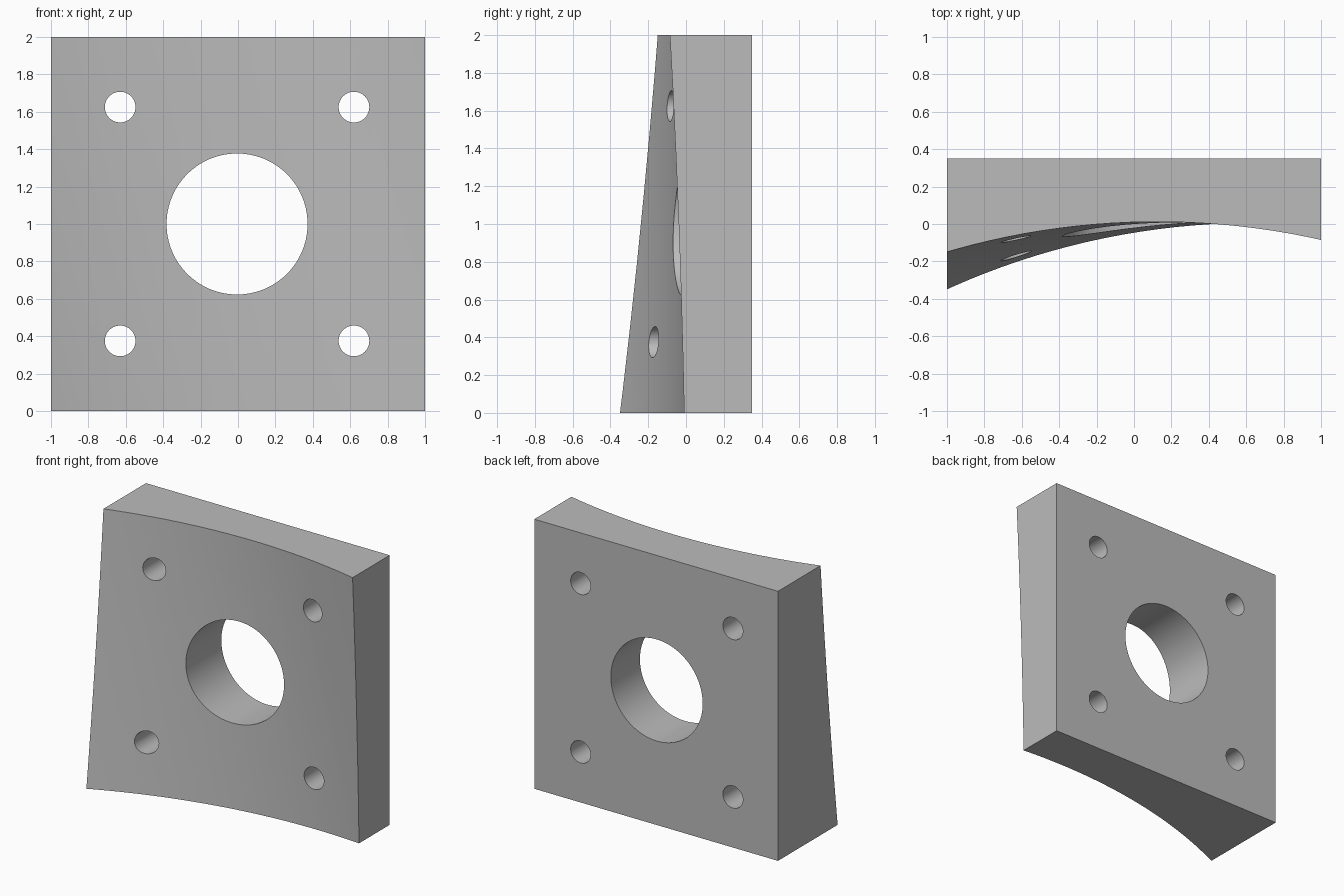
import bpy
from math import radians
from mathutils import Vector

cube = bpy.data.objects.get("Cube")
if cube:
    bpy.data.objects.remove(cube, do_unlink=True)

HALF_DEPTH = 0.35
HOLE_X = -0.005      # centre of the hole pattern
HOLE_OFFSET = 0.625  # from the centre to each bolt hole
SADDLE_RADIUS = 3.75

grey = bpy.data.materials.new("plain grey")
grey.use_nodes = True
colour = (0.5, 0.5, 0.5, 1)
grey.diffuse_color = colour
grey.node_tree.nodes["Principled BSDF"].inputs["Base Color"].default_value = colour


def cylinder(name, start, end, radius, sides):
    """Cylinder running from start to end."""
    start, end = Vector(start), Vector(end)
    axis = end - start
    bpy.ops.mesh.primitive_cylinder_add(
        vertices=sides, radius=radius, depth=axis.length, location=(start + end) / 2,
        rotation=axis.to_track_quat("Z", "Y").to_euler())
    obj = bpy.context.object
    obj.name = name
    obj.data.materials.append(grey)
    obj.hide_render = True
    return obj


# Square block
bpy.ops.mesh.primitive_cube_add(size=2, location=(0, 0, 1))
plate = bpy.context.object
plate.name = "saddle_plate"
plate.scale = (1, HALF_DEPTH, 1)
bpy.ops.object.transform_apply(location=True, scale=True)
plate.data.materials.append(grey)

# Leaning drum that hollows the front face
low = Vector((0.649, 0.006 - SADDLE_RADIUS, 0))
high = Vector((0.127, 0.012 - SADDLE_RADIUS, 2))
lean = high - low
cutters = [cylinder("saddle_cutter", low - lean, high + lean, SADDLE_RADIUS, 256)]

# Central bore and four bolt holes, straight through from front to back
holes = [("bore_cutter", 0, 0, 0.377, 96)]
holes += [("bolt_hole_cutter", sx * HOLE_OFFSET, sz * HOLE_OFFSET, 0.082, 48)
          for sx in (-1, 1) for sz in (-1, 1)]
for name, dx, dz, radius, sides in holes:
    x, z = HOLE_X + dx, 1 + dz
    cutters.append(cylinder(name, (x, -1, z), (x, 1, z), radius, sides))

# Cut the block, then discard the cutters
bpy.ops.object.select_all(action="DESELECT")
plate.select_set(True)
bpy.context.view_layer.objects.active = plate
for cutter in cutters:
    cut = plate.modifiers.new(cutter.name, "BOOLEAN")
    cut.operation = "DIFFERENCE"
    cut.solver = "EXACT"
    cut.object = cutter
    bpy.ops.object.modifier_apply(modifier=cut.name)
    bpy.data.objects.remove(cutter, do_unlink=True)

bpy.ops.object.shade_smooth_by_angle(angle=radians(30))
